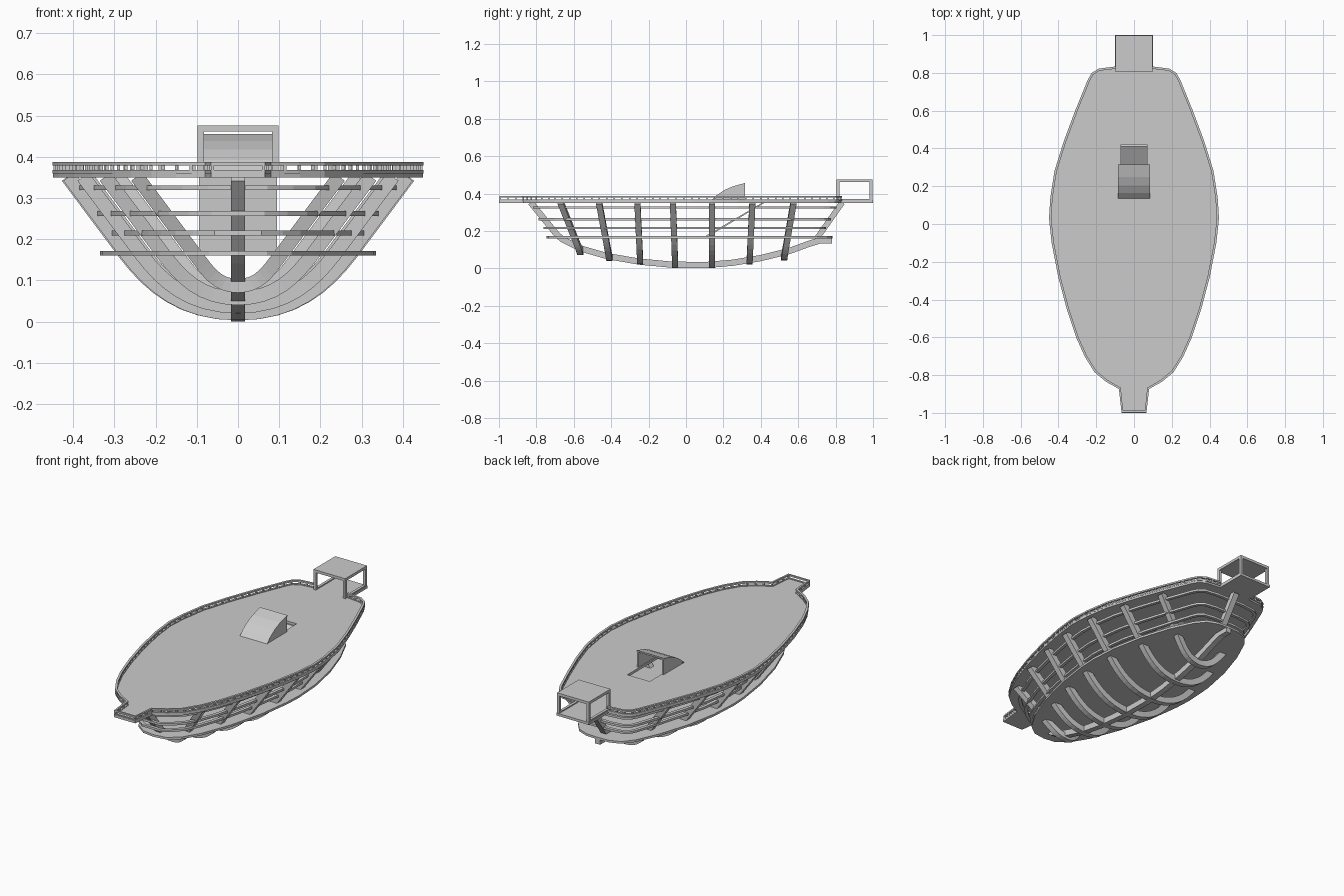
import bpy, bmesh, math
from mathutils import Vector as V

if "Cube" in bpy.data.objects:
    bpy.data.objects.remove(bpy.data.objects["Cube"])


def obj(name, verts, faces):
    me = bpy.data.meshes.new(name)
    me.from_pydata([tuple(v) for v in verts], [], faces)
    bm = bmesh.new()
    bm.from_mesh(me)
    bmesh.ops.recalc_face_normals(bm, faces=bm.faces)
    bm.to_mesh(me)
    bm.free()
    o = bpy.data.objects.new(name, me)
    bpy.context.collection.objects.link(o)
    return o


def prism(name, pts, d):
    """Extrude a closed 3D polygon along vector d."""
    n = len(pts)
    vs = [V(p) for p in pts]
    vs += [p + V(d) for p in vs]
    fs = [list(range(n)), list(range(n, 2 * n))]
    fs += [[i, (i + 1) % n, n + (i + 1) % n, n + i] for i in range(n)]
    return obj(name, vs, fs)


def box(name, x0, x1, y0, y1, z0, z1):
    return prism(name, [(x0, y0, z0), (x1, y0, z0), (x1, y1, z0), (x0, y1, z0)], (0, 0, z1 - z0))


def sweep(name, pts, axis, width, thick, closed=False):
    """Rectangular beam along pts: width along axis, thick across it."""
    pts, axis, n = [V(p) for p in pts], V(axis), len(pts)
    vs, fs = [], []
    for i, p in enumerate(pts):
        a = pts[(i - 1) % n] if closed or i else p
        b = pts[(i + 1) % n] if closed or i < n - 1 else p
        s = axis.cross((p - a).normalized() + (b - p).normalized()).normalized() * thick / 2
        w = axis * width / 2
        vs += [p + s + w, p - s + w, p - s - w, p + s - w]
    for i in range(n if closed else n - 1):
        j = (i + 1) % n
        fs += [[4 * i + k, 4 * i + (k + 1) % 4, 4 * j + (k + 1) % 4, 4 * j + k] for k in range(4)]
    if not closed:
        fs += [[0, 1, 2, 3], [4 * n - 4 + k for k in range(4)]]
    return obj(name, vs, fs)


def mirror(half):
    """Right half outline, front to back -> whole closed outline."""
    return half + [(-x, y) for x, y in reversed(half) if x > 0]


HULL = [(0.08, -0.87), (0.15, -0.83), (0.21, -0.78), (0.26, -0.70), (0.305, -0.60), (0.355, -0.45),
        (0.40, -0.28), (0.435, -0.10), (0.449, 0.03), (0.442, 0.14), (0.42, 0.28), (0.37, 0.44),
        (0.31, 0.60), (0.245, 0.76), (0.225, 0.795), (0.19, 0.817), (0.10, 0.828)]
LOWER = [(0, -0.745), (0.07, -0.735), (0.13, -0.69), (0.19, -0.59), (0.255, -0.42), (0.305, -0.22),
         (0.33, -0.04), (0.335, 0.06), (0.325, 0.22), (0.29, 0.4), (0.235, 0.57), (0.175, 0.7),
         (0.13, 0.755), (0.07, 0.778), (0, 0.782)]


def hull_width(y):
    for (x0, y0), (x1, y1) in zip(HULL, HULL[1:]):
        if y0 <= y <= y1:
            return x0 + (x1 - x0) * (y - y0) / (y1 - y0)


# Main deck with bow and stern platforms, hatch opening cut out
half_deck = [(0.065, -1.0)] + HULL + [(0.10, 1.0)]
deck = prism("main_deck", [(x, y, 0.35) for x, y in mirror(half_deck)], (0, 0, 0.014))
cutter = box("hatch_cutter", -0.07, 0.068, 0.15, 0.42, 0.3, 0.4)
m = deck.modifiers.new("hatch", 'BOOLEAN')
m.operation, m.object, m.solver = 'DIFFERENCE', cutter, 'EXACT'
bpy.context.view_layer.objects.active = deck
bpy.ops.object.modifier_apply(modifier=m.name)
bpy.data.objects.remove(cutter)

# Lower deck
prism("lower_deck", [(x, y, 0.16) for x, y in mirror(LOWER)], (0, 0, 0.012))

# Railing: top rail, base rim and posts round the deck edge, open at the stern platform
inset = [(x - 0.005, y) for x, y in HULL]
right = [(0.062, -0.993)] + inset
path = [(-x, y) for x, y in reversed(right)] + right
sweep("top_rail", [(x, y, 0.383) for x, y in path], (0, 0, 1), 0.009, 0.012)
sweep("rim_rail", [(x, y, 0.364) for x, y in path], (0, 0, 1), 0.008, 0.012)
carry = 0.0
count = 0
for a, b in zip(right, right[1:]):
    a, b = V(a), V(b)
    length = (b - a).length
    while carry < length:
        p = a.lerp(b, carry / length)
        for s in (-1, 1):
            x = p.x * s
            box(f"rail_post_{count}", x - .004, x + .004, p.y - .004, p.y + .004, .362, .381)
            count += 1
        carry += 0.042
    carry -= length

# U-shaped ribs: top y, bottom y, outer bottom z
RIBS = [(-.67, -.565, .07), (-.465, -.41, .04), (-.26, -.245, .02), (-.07, -.058, .003),
        (.14, .138, .003), (.355, .34, .02), (.575, .525, .042)]
T = 0.034
for i, (yt, yb, zb) in enumerate(RIBS):
    zc = zb + T / 2
    wt = hull_width(yt) - 0.028
    wl = wt - 0.14
    h = 0.165 - zc
    c = [V((wl, .165)), V((wl - .42 * h, .165 - .55 * h)), V((wl * .5, zc)), V((0, zc))]
    half = [V((wt, 0.352))]
    for k in range(9):
        t = k / 8
        half.append(c[0] * (1 - t) ** 3 + c[1] * 3 * t * (1 - t) ** 2 + c[2] * 3 * t * t * (1 - t) + c[3] * t ** 3)
    prof = [(p.x, p.y) for p in half] + [(-p.x, p.y) for p in reversed(half[:-1])]
    pts = [(x, yb + (yt - yb) * (z - zc) / (0.352 - zc), z) for x, z in prof]
    sweep(f"rib_{i}", pts, (0, 1, 0), 0.032, T)

# Horizontal stringers following the hull
for i, (z, sx, sy) in enumerate([(.325, .865, .945), (.263, .765, .91), (.215, .685, .88)]):
    half = [(x * sx, y * sy + 0.012) for x, y in HULL]
    sweep(f"stringer_{i}", [(x, y, z) for x, y in mirror(half)], (0, 0, 1), 0.012, 0.018, True)

# Keel, stem and stern post
keel = [(-.83, .352), (-.69, .18), (-.66, .155), (-.56, .105), (-.42, .065), (-.25, .036), (-.08, .02),
        (.1, .017), (.25, .03), (.4, .055), (.55, .092), (.66, .132), (.72, .15), (.78, .15)]
sweep("keel", [(0, y, z) for y, z in keel], (1, 0, 0), 0.033, 0.033)
sweep("stern_post", [(0, .70, .16), (0, .835, .352)], (1, 0, 0), 0.033, 0.03)

# Stairway ramp to the lower deck
prism("stair_ramp", [(-.095, .1, .17), (-.095, .41, .352), (-.095, .42, .35), (-.095, .115, .168)], (.19, 0, 0))

# Curved hatch cover, open towards the stern
arc = [(.135, .363), (.165, .392), (.205, .418), (.25, .438), (.315, .456)]
inner = [(y, z - 0.008) for y, z in reversed(arc)]
prism("hatch_roof", [(-.084, y, z) for y, z in arc + inner], (.168, 0, 0))
for x in (-.083, .073):
    prism("hatch_side", [(x, y, z) for y, z in arc + [(.315, .36)]], (.01, 0, 0))

# Stern shelter: roof on four posts with side sills
box("shelter_roof", -.098, .098, .805, .997, .461, .476)
for s in (-1, 1):
    x0, x1 = sorted((s * .083, s * .098))
    for y in (.805, .982):
        box("shelter_post", x0, x1, y, y + .015, .36, .465)
    box("shelter_sill", x0, x1, .805, .997, .36, .37)
